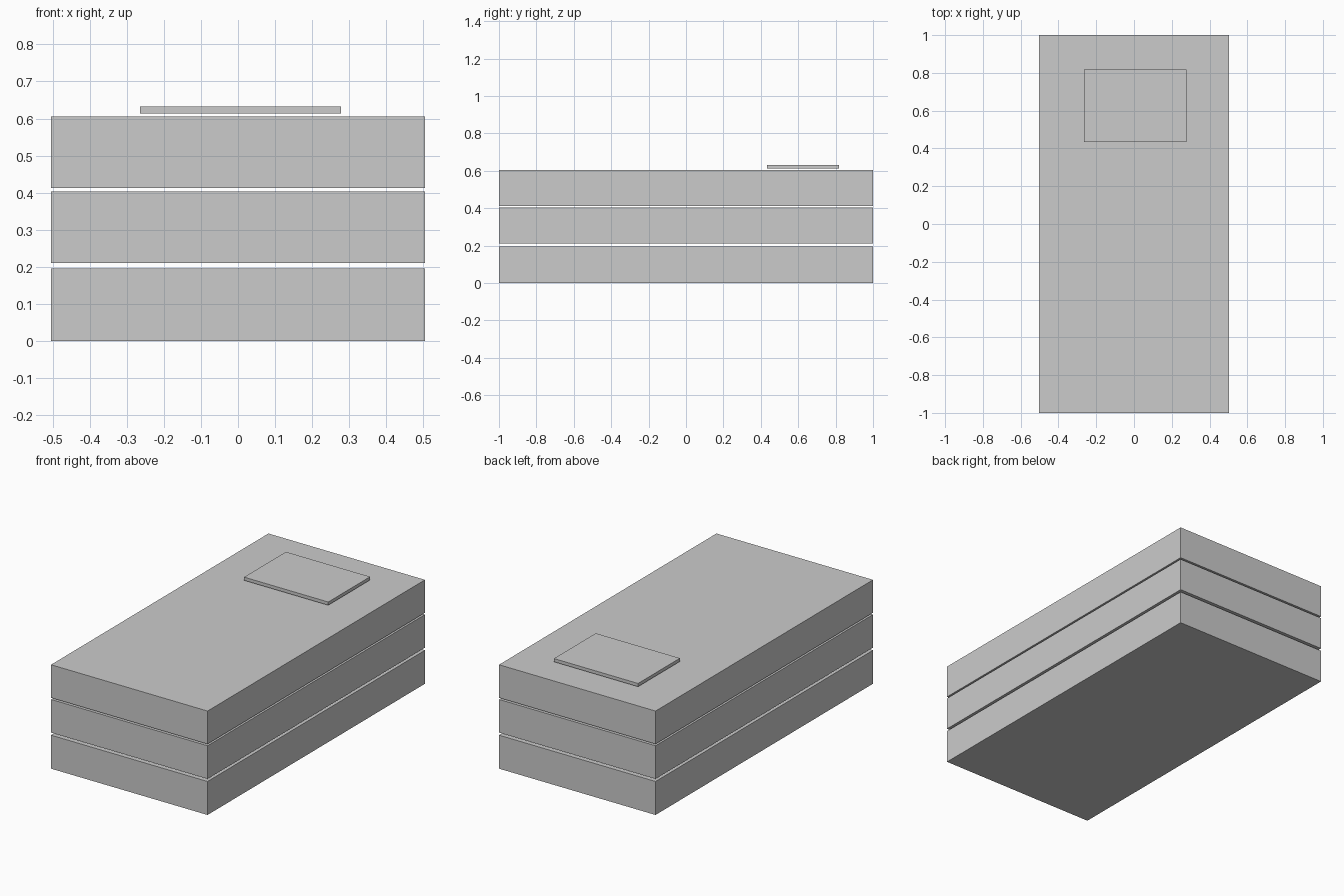
import bpy

if "Cube" in bpy.data.objects:
    bpy.data.objects.remove(bpy.data.objects["Cube"])


def box(name, x0, x1, y0, y1, z0, z1):
    bpy.ops.mesh.primitive_cube_add(
        size=1, location=((x0 + x1) / 2, (y0 + y1) / 2, (z0 + z1) / 2))
    ob = bpy.context.object
    ob.name = name
    ob.scale = (x1 - x0, y1 - y0, z1 - z0)
    bpy.ops.object.transform_apply(location=False, rotation=False, scale=True)
    return ob


# Three stacked slabs separated by thin gaps
layers = [("bottom_slab", 0.0, 0.195),
          ("middle_slab", 0.21, 0.403),
          ("top_slab", 0.413, 0.605)]
for name, z0, z1 in layers:
    box(name, -0.504, 0.504, -1.0, 1.0, z0, z1)

# Thin plate floating just above the back of the top slab
box("top_plate", -0.264, 0.278, 0.433, 0.818, 0.613, 0.632)
